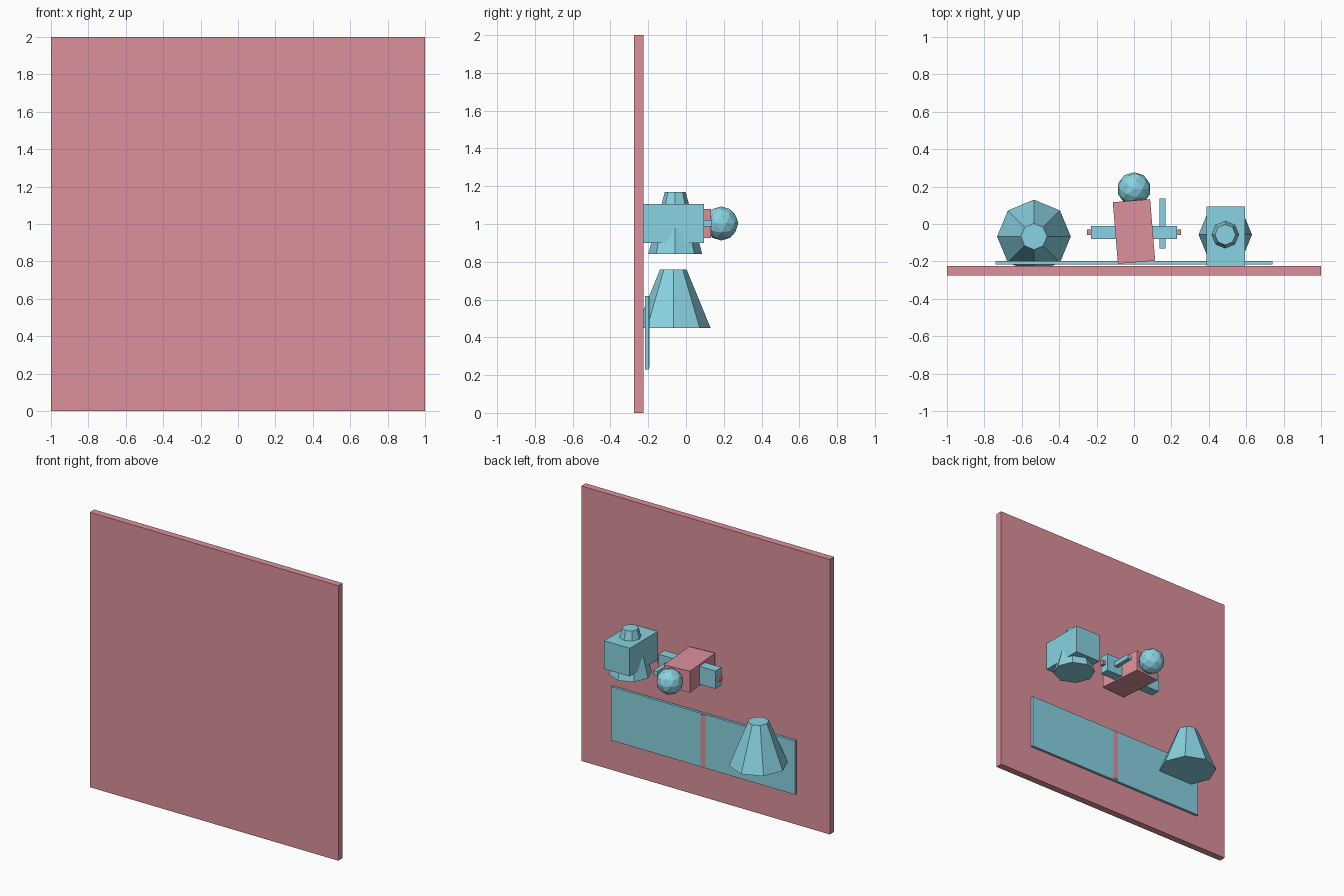
import bpy
from math import radians

if "Cube" in bpy.data.objects:
    bpy.data.objects.remove(bpy.data.objects["Cube"])


def material(name, color):
    m = bpy.data.materials.new(name)
    m.diffuse_color = color
    m.use_nodes = True
    m.node_tree.nodes["Principled BSDF"].inputs["Base Color"].default_value = m.diffuse_color
    return m


PINK = material("pink", (0.72, 0.28, 0.33, 1))
BLUE = material("blue", (0.25, 0.65, 0.76, 1))


def finish(name, mat):
    ob = bpy.context.object
    ob.name = name
    ob.data.materials.append(mat)
    return ob


def box(name, mat, x, y, z, turn=0):
    """Box from (min, max) ranges, turned about its own vertical axis."""
    ranges = (x, y, z)
    bpy.ops.mesh.primitive_cube_add(
        size=1, location=[(a + b) / 2 for a, b in ranges])
    ob = finish(name, mat)
    ob.scale = [b - a for a, b in ranges]
    ob.rotation_euler.z = radians(turn)
    bpy.ops.object.transform_apply(location=False, rotation=True, scale=True)
    return ob


def cone(name, mat, x, y, z, r_bottom, r_top):
    bpy.ops.mesh.primitive_cone_add(
        vertices=8, radius1=r_bottom, radius2=r_top, depth=z[1] - z[0],
        location=(x, y, (z[0] + z[1]) / 2))
    return finish(name, mat)


# Back wall
box("wall", PINK, (-1, 1), (-0.275, -0.225), (0, 2))

# Low panel with its centre divider
box("panel", BLUE, (-0.74, 0.74), (-0.216, -0.197), (0.23, 0.62))
box("panel_divider", PINK, (-0.02, 0.02), (-0.21, -0.193), (0.24, 0.615))

# Standing tapered cone
cone("large_cone", BLUE, -0.535, -0.067, (0.45, 0.76), 0.197, 0.07)

# Block pierced by a tapered cone
box("block", BLUE, (0.387, 0.593), (-0.225, 0.094), (0.9, 1.105))
cone("block_cone", BLUE, 0.488, -0.057, (0.84, 1.17), 0.143, 0.055)

# Slightly turned body with a faceted ball at its end
box("body", PINK, (-0.1, 0.1), (-0.205, 0.125), (0.925, 1.08), turn=4.7)
bpy.ops.mesh.primitive_ico_sphere_add(
    subdivisions=2, radius=0.09, location=(0, 0.187, 1.003))
finish("ball", BLUE)

# Side blocks with end pins
for side, s in (("left", -1), ("right", 1)):
    box(side + "_side_block", BLUE, sorted((s * 0.09, s * 0.23)),
        (-0.08, -0.01), (0.935, 1.065))
    box(side + "_pin", PINK, sorted((s * 0.22, s * 0.25)),
        (-0.06, -0.03), (0.985, 1.015))

# Thin rod beside the body
box("rod", BLUE, (0.136, 0.168), (-0.13, 0.136), (0.987, 1.02))
